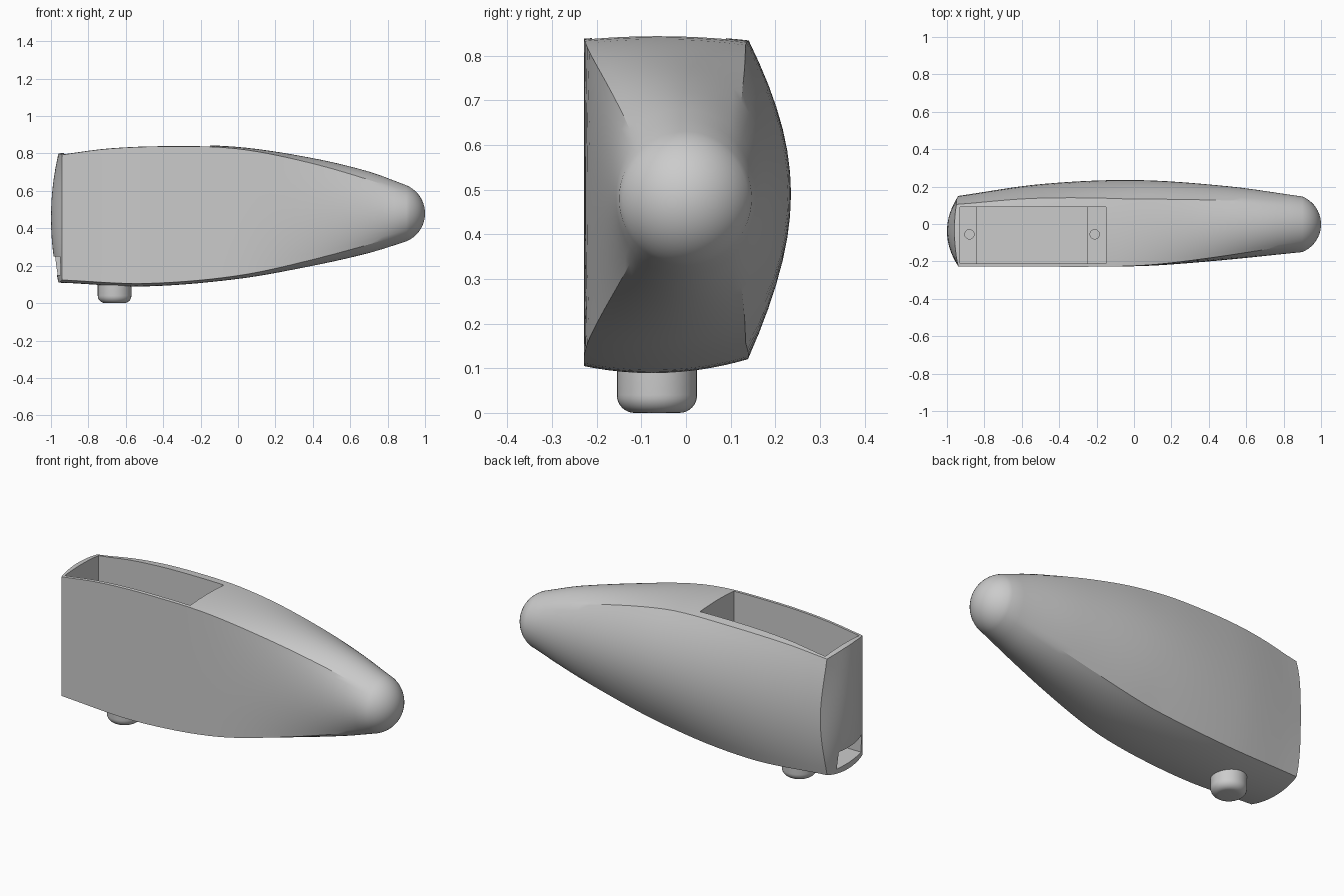
import bpy, bmesh, math
from mathutils import Vector

if "Cube" in bpy.data.objects:
    bpy.data.objects.remove(bpy.data.objects["Cube"])

grey = bpy.data.materials.new("plain grey")
grey.use_nodes = True
grey.diffuse_color = (0.6, 0.6, 0.6, 1)
grey.node_tree.nodes["Principled BSDF"].inputs["Base Color"].default_value = (0.6, 0.6, 0.6, 1)

TOP = [(-0.94, 0.80), (-0.7, 0.832), (-0.4, 0.845), (0, 0.835), (0.4, 0.775), (0.7, 0.703), (0.9, 0.63)]
BOTTOM = [(-0.94, 0.11), (-0.5, 0.09), (0, 0.13), (0.4, 0.20), (0.7, 0.268), (0.9, 0.33)]
FRONT = [(-0.94, -0.226), (0, -0.226), (0.4, -0.2), (0.9, -0.15)]
BACK = [(-0.94, 0.15), (-0.5, 0.213), (0, 0.235), (0.5, 0.202), (0.9, 0.147)]
SEG = 14


def sample(pts, x):
    """Smooth interpolation through a short list of points."""
    n = len(pts)
    def slope(i):
        a, b = pts[max(i - 1, 0)], pts[min(i + 1, n - 1)]
        return (b[1] - a[1]) / (b[0] - a[0])
    i = max(k for k in range(n - 1) if x >= pts[k][0] - 1e-6)
    (x0, y0), (x1, y1) = pts[i], pts[i + 1]
    h = x1 - x0
    t = (x - x0) / h
    return (y0 * (1 + 2 * t) * (1 - t) ** 2 + slope(i) * h * t * (1 - t) ** 2
            + y1 * t * t * (3 - 2 * t) + slope(i + 1) * h * t * t * (t - 1))


def outline(x):
    """Unit section: a flat-fronted D that turns into a circle at the nose."""
    f = min(1, (x + 0.94) / 0.94)
    uc = 0.76 - 0.21 * f
    corners = [(-1, -0.96), (-1, 0.98), (uc, 0.97), (uc, -0.92)]
    bulges = [(0, 0), (0, 0.025), (1 - uc, 0), (0, -0.06)]
    blend = max(0, (x + 0.2) / 1.1) ** 2
    pts = []
    for side in range(4):
        a, b = Vector(corners[side]), Vector(corners[(side + 1) % 4])
        for k in range(SEG):
            t = k / SEG
            p = a.lerp(b, t) + Vector(bulges[side]) * 4 * t * (1 - t)
            ang = math.radians(225 - 90 * (side + t))
            pts.append(p.lerp(Vector((math.cos(ang), math.sin(ang))), blend))
    return pts


def place(x, u, v):
    lo, hi = sample(BOTTOM, x), sample(TOP, x)
    fr, bk = sample(FRONT, x), sample(BACK, x)
    return (fr + bk) / 2 + u * (bk - fr) / 2, (lo + hi) / 2 + v * (hi - lo) / 2


def finish(bm, name):
    bmesh.ops.recalc_face_normals(bm, faces=bm.faces)
    mesh = bpy.data.meshes.new(name)
    bm.to_mesh(mesh)
    bm.free()
    ob = bpy.data.objects.new(name, mesh)
    bpy.context.collection.objects.link(ob)
    mesh.materials.append(grey)
    return ob


def select(ob):
    bpy.ops.object.select_all(action="DESELECT")
    ob.select_set(True)
    bpy.context.view_layer.objects.active = ob


def cut(target, cutter):
    mod = target.modifiers.new("cut", "BOOLEAN")
    mod.operation, mod.solver, mod.object = "DIFFERENCE", "EXACT", cutter
    select(target)
    bpy.ops.object.modifier_apply(modifier=mod.name)
    bpy.data.objects.remove(cutter)


def box(name, lo, hi):
    bm = bmesh.new()
    bmesh.ops.create_cube(bm, size=1)
    for v in bm.verts:
        v.co = [l + (c + 0.5) * (h - l) for c, l, h in zip(v.co, lo, hi)]
    return finish(bm, name)


def turned(name, profile, x, y, steps=32):
    """Closed solid of revolution about a vertical axis."""
    bm = bmesh.new()
    rings = [[bm.verts.new((x + r * math.cos(math.tau * i / steps), y + r * math.sin(math.tau * i / steps), z))
              for i in range(steps)] for r, z in profile]
    for a, b in zip(rings, rings[1:]):
        for i in range(steps):
            bm.faces.new((a[i], a[(i + 1) % steps], b[(i + 1) % steps], b[i]))
    bm.faces.new(rings[0])
    bm.faces.new(rings[-1])
    return finish(bm, name)


# Body: domed rear cap, lofted sections, spherical nose
bm = bmesh.new()
rings = []
rear = outline(-0.94)
for k in range(1, 9):
    ring = []
    for p in rear:
        u, v = p * k / 8
        dome = max(0, 1 - u * u) * (0.02 + 0.04 * max(0, 1 - v * v))
        ring.append((-0.94 - dome, *place(-0.94, u, v)))
    rings.append(ring)
for k in range(1, 29):
    x = -0.94 + 1.84 * k / 28
    rings.append([(x, *place(x, *p)) for p in outline(x)])
radius, rim = 0.1625, math.acos(0.385)
for k in range(1, 10):
    a = rim * (1 - k / 10)
    s = math.sin(a) / math.sin(rim)
    rings.append([(1 - radius + radius * math.cos(a), *place(0.9, *(p * s))) for p in outline(0.9)])
loops = [[bm.verts.new(c) for c in ring] for ring in rings]
count = 4 * SEG
for a, b in zip(loops, loops[1:]):
    for i in range(count):
        bm.faces.new((a[i], a[(i + 1) % count], b[(i + 1) % count], b[i]))
for loop, tip in ((loops[0], (-1, *place(-0.94, 0, 0))), (loops[-1], (1, *place(0.9, 0, 0)))):
    centre = bm.verts.new(tip)
    for i in range(count):
        bm.faces.new((loop[i], loop[(i + 1) % count], centre))
body = finish(bm, "body")

# Open compartment with a mounting ledge at each end, and the rear slot
cut(body, box("compartment_cutter", (-0.93, -0.21, 0.4), (-0.15, 0.09, 1)))
cut(body, box("well_cutter", (-0.84, -0.21, 0.15), (-0.25, 0.09, 0.5)))
cut(body, box("slot_cutter", (-1.1, -0.2, 0.15), (-0.8, 0.04, 0.25)))

# Screw holes in the ledges
for x in (-0.88, -0.21):
    cut(body, turned("hole_cutter", [(0.025, 0.32), (0.025, 0.45)], x, -0.055, 20))
select(body)
bpy.ops.object.shade_smooth_by_angle(angle=math.radians(25))

# Rounded foot under the rear
curve = [math.pi / 2 * k / 8 for k in range(9)]
foot = turned("foot", [(0.05 + 0.04 * math.sin(a), 0.04 - 0.04 * math.cos(a)) for a in curve]
              + [(0.09, 0.13)], -0.66, -0.065)
select(foot)
bpy.ops.object.shade_smooth_by_angle(angle=math.radians(30))
